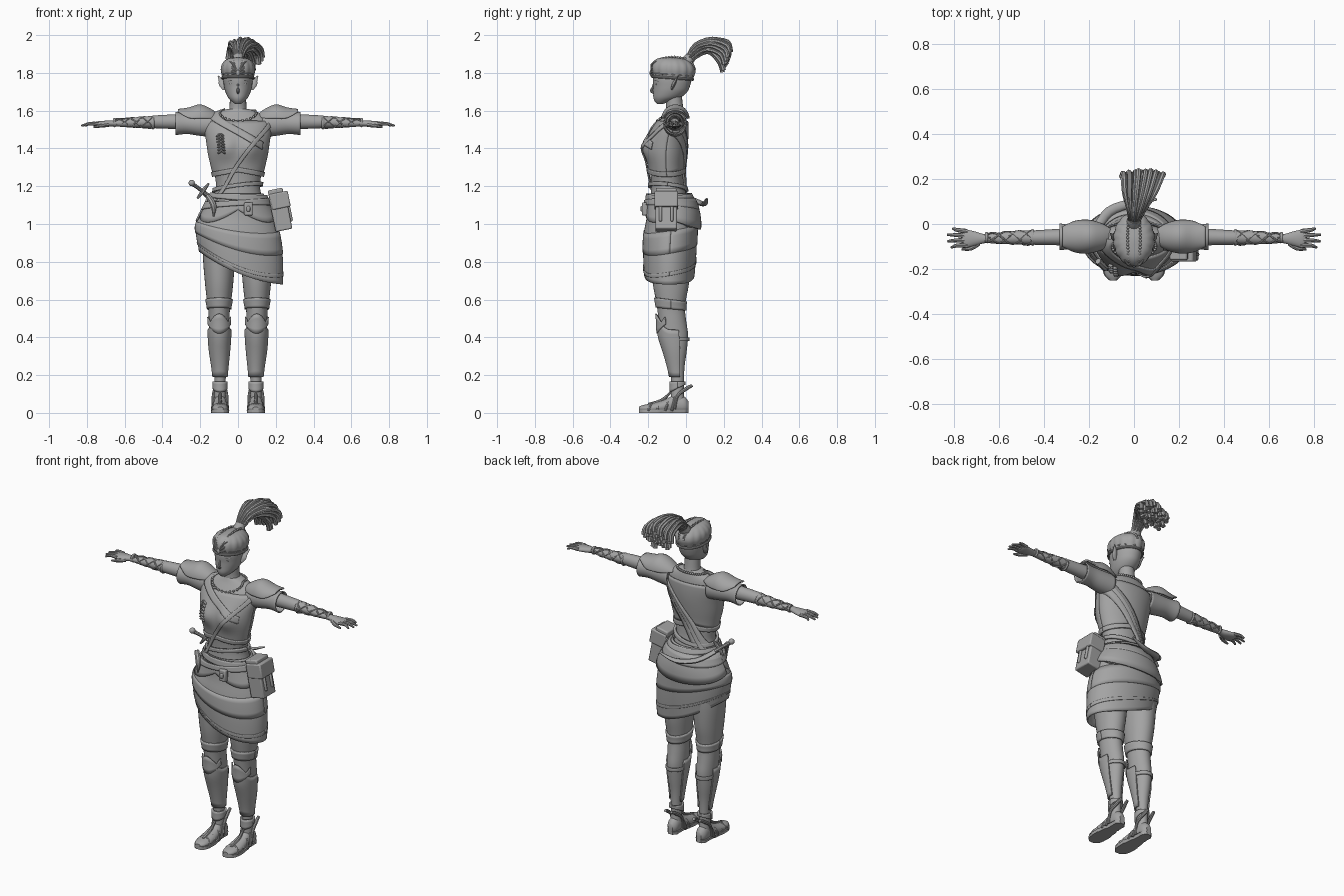
import bpy, bmesh, math, random
from math import sin, cos, pi, radians, exp
from mathutils import Vector, Matrix, Euler

random.seed(4)
if "Cube" in bpy.data.objects:
    bpy.data.objects.remove(bpy.data.objects["Cube"])

GREY = bpy.data.materials.new("plain_grey")
GREY.use_nodes = True
GREY.diffuse_color = (0.37, 0.37, 0.37, 1)
GREY.node_tree.nodes["Principled BSDF"].inputs["Base Color"].default_value = (0.37, 0.37, 0.37, 1)


# ---- helpers ----
def finish(name, bm, mirror=False, solid=0, bevel=0):
    bmesh.ops.recalc_face_normals(bm, faces=bm.faces)
    for f in bm.faces:
        f.smooth = True
    for e in bm.edges:
        e.smooth = not (len(e.link_faces) == 2 and e.calc_face_angle(0) > 0.75)
    me = bpy.data.meshes.new(name)
    bm.to_mesh(me)
    bm.free()
    me.materials.append(GREY)
    ob = bpy.data.objects.new(name, me)
    bpy.context.collection.objects.link(ob)
    if solid:
        m = ob.modifiers.new("thickness", "SOLIDIFY")
        m.thickness, m.offset = solid, 0
    if bevel:
        m = ob.modifiers.new("soft_edges", "BEVEL")
        m.width, m.segments = bevel, 2
    if mirror:
        ob.modifiers.new("other_side", "MIRROR")


def spline(rows, k=4):
    out, n = [], len(rows)
    for i in range(n - 1):
        p = [rows[max(i - 1, 0)], rows[i], rows[i + 1], rows[min(i + 2, n - 1)]]
        for t in (j / k for j in range(k)):
            out.append(tuple(.5 * (2*b + (c-a)*t + (2*a-5*b+4*c-d)*t*t + (3*b-a-3*c+d)*t**3)
                             for a, b, c, d in zip(*p)))
    return out + [tuple(rows[-1])]


def skin(bm, grid, closed=True, cap=True):
    vs = [[bm.verts.new(p) for p in row] for row in grid]
    n = len(vs[0])
    for r, s in zip(vs, vs[1:]):
        for i in range(n if closed else n - 1):
            j = (i + 1) % n
            bm.faces.new((r[i], r[j], s[j], s[i]))
    if cap and closed:
        bm.faces.new(vs[0])
        bm.faces.new(vs[-1])


def loft(bm, rows, axis="z", arc=None, n=32, warp=None, cap=True):
    """Ellipse sections (position, centre, centre, radius, radius) along an axis."""
    a0, a1 = arc or (0, 360)
    angles = [radians(a0 + (a1 - a0) * i / (n - 1 if arc else n)) for i in range(n)]
    grid = []
    for t, u, v, ru, rv in spline(rows):
        ring = []
        for a in angles:
            p, q = u + ru * cos(a), v + rv * sin(a)
            c = Vector({"x": (t, p, q), "y": (p, t, q), "z": (p, q, t)}[axis])
            ring.append(warp(c) if warp else c)
        grid.append(ring)
    skin(bm, grid, not arc, cap)


def surf(rows, a, z, off=0, warp=None):
    """Point on an upright lofted form at angle a (degrees) and height z."""
    fine = spline(rows)
    z = min(max(z, fine[0][0]), fine[-1][0])
    for r, s in zip(fine, fine[1:]):
        if z <= s[0]:
            break
    f = (z - r[0]) / (s[0] - r[0])
    _, u, v, ru, rv = [x + (y - x) * f for x, y in zip(r, s)]
    p = Vector((u + (ru + off) * cos(radians(a)), v + (rv + off) * sin(radians(a)), z))
    return warp(p) if warp else p


def band(bm, rows, lo, hi, off, arc=(0, 360), n=64, m=4, warp=None):
    grid = []
    for i in range(n + 1):
        a = arc[0] + (arc[1] - arc[0]) * i / n
        l, h = lo(radians(a)), hi(radians(a))
        grid.append([surf(rows, a, l + (h - l) * j / m, off, warp) for j in range(m + 1)])
    skin(bm, grid, False)


def sweep(bm, pts, n=8, k=4, flat=1):
    """Round tube through points (x, y, z, radius)."""
    path = spline(pts, k)
    c = [Vector(p[:3]) for p in path]
    side, grid = None, []
    for i, p in enumerate(path):
        t = (c[min(i + 1, len(c) - 1)] - c[max(i - 1, 0)]).normalized()
        side = (side or (Vector((1, 0, 0)) if abs(t.x) < .8 else Vector((0, 1, 0))))
        side = (side - t * side.dot(t)).normalized()
        up = t.cross(side)
        grid.append([c[i] + p[3] * (side * cos(2*pi*j/n) + up * flat * sin(2*pi*j/n)) for j in range(n)])
    skin(bm, grid)


def ball(bm, loc, size, rot=(0, 0, 0), seg=14):
    m = Matrix.LocRotScale(Vector(loc), Euler(rot), Vector(size))
    bmesh.ops.create_uvsphere(bm, u_segments=seg, v_segments=seg // 2 + 1, radius=1, matrix=m)


def box(bm, loc, size, rot=(0, 0, 0)):
    bmesh.ops.create_cube(bm, size=1, matrix=Matrix.LocRotScale(Vector(loc), Euler(rot), Vector(size)))


def part(name, fn, *args, mirror=False, solid=0, **kw):
    bm = bmesh.new()
    fn(bm, *args, **kw)
    finish(name, bm, mirror, solid)


# ---- torso, neck and clothing on the chest ----
def bust(p):
    if p.y < -.1:
        p.y -= .028 * exp(-((abs(p.x) - .068) / .05) ** 2 - ((p.z - 1.405) / .055) ** 2)
    return p

TORSO = [(1.08, 0, -.085, .148, .11), (1.18, 0, -.095, .118, .09), (1.24, 0, -.1, .12, .086),
         (1.3, 0, -.105, .134, .088), (1.37, 0, -.105, .15, .098), (1.44, 0, -.098, .16, .1),
         (1.5, 0, -.085, .168, .09), (1.55, 0, -.07, .16, .072), (1.585, 0, -.062, .12, .056),
         (1.61, 0, -.06, .055, .045)]
part("torso", loft, TORSO, n=48, warp=bust)
part("neck", sweep, [(0, -.06, 1.56, .06), (0, -.06, 1.61, .046), (0, -.065, 1.68, .043)], n=20)
part("vest", band, TORSO, lambda a: 1.29 - .025 * abs(cos(a)) + .01 * sin(a), lambda a: 1.545, .006, warp=bust, m=14, solid=.006)
part("vest_hem", band, TORSO, lambda a: 1.275 - .025 * abs(cos(a)), lambda a: 1.3 - .025 * abs(cos(a)), .011, solid=.01)
part("chest_strap", band, TORSO, lambda a: 1.30 + .225 * cos(a), lambda a: 1.335 + .225 * cos(a), .014, warp=bust, solid=.008)
part("back_sash", band, TORSO, lambda a: 1.25 + .22 * cos(a), lambda a: 1.37 + .2 * cos(a), .012, arc=(10, 175), solid=.008)
part("crossed_strap", band, TORSO, lambda a: 1.47 - .1 * cos(a), lambda a: 1.51 - .1 * cos(a), .013, arc=(-175, -40), warp=bust, solid=.007)
part("waist_rope", band, TORSO, lambda a: 1.185 + .02 * cos(a + .6), lambda a: 1.205 + .02 * cos(a + .6), .01, solid=.014)

bm = bmesh.new()
for i in range(44):                                   # beads round the neck
    a = 360 * i / 44
    front = max(0, -sin(radians(a)))
    ball(bm, surf(TORSO, a, 1.6 - .055 * front ** 3, .007), (.007,) * 3, seg=8)
finish("necklace", bm)

bm = bmesh.new()
for i in range(7):                                    # braided chest ornament
    for s in (-1, 1):
        ball(bm, surf(TORSO, -122 + 4 * s, 1.47 - .015 * i, .013, bust), (.014, .008, .006), (0, .6 * s, 0), 8)
finish("chest_braid", bm)

# ---- arms, hands and armour ----
bm = bmesh.new()
loft(bm, [(.13, -.06, 1.54, .05, .05), (.25, -.06, 1.545, .045, .044), (.33, -.058, 1.542, .037, .039),
          (.42, -.06, 1.541, .033, .035), (.47, -.06, 1.54, .031, .031), (.53, -.06, 1.538, .03, .028),
          (.6, -.063, 1.535, .025, .022), (.66, -.065, 1.533, .02, .016), (.7, -.065, 1.53, .03, .017),
          (.745, -.065, 1.528, .04, .015), (.765, -.063, 1.527, .034, .009)], "x", n=24)
for i, tip in enumerate((.805, .83, .828, .812)):      # fingers, then thumb
    y = -.033 - .021 * i
    sweep(bm, [(.74, y, 1.53, .011), (.785, y * 1.1 + .01, 1.531, .009), (tip, y * 1.35 + .025, 1.52, .005)])
sweep(bm, [(.69, -.085, 1.525, .012), (.725, -.108, 1.52, .01), (.765, -.113, 1.512, .005)])
finish("arms", bm, True)

bm = bmesh.new()
for turn in (-1, 1):                                  # twining forearm guards
    for ph in (0, 2, 4):
        sweep(bm, [(.45 + .2 * t, -.061 + (.033 - .012 * t) * cos(turn * 7 * t + ph),
                    1.538 + (.032 - .014 * t) * sin(turn * 7 * t + ph), .0045) for t in [i / 14 for i in range(15)]], 6, 2)
for x, r in ((.45, .033), (.655, .021)):
    loft(bm, [(x - .007, -.06, 1.537, r, r), (x, -.06, 1.537, r + .004, r + .004), (x + .007, -.06, 1.537, r, r)], "x")
finish("forearm_guards", bm, True)

part("sleeves", loft, [(.13, -.06, 1.525, .058, .062), (.2, -.06, 1.528, .054, .058), (.27, -.058, 1.532, .05, .052),
     (.33, -.057, 1.532, .056, .058)], "x", mirror=True, solid=.007, cap=False)
part("shoulder_plates", loft, [(.105, -.055, 1.565, .03, .012), (.145, -.056, 1.555, .055, .05), (.2, -.056, 1.552, .07, .076),
     (.26, -.056, 1.556, .066, .056), (.318, -.056, 1.592, .04, .012)], "x", arc=(5, 175), mirror=True, solid=.01)

# ---- head ----
bm = bmesh.new()
loft(bm, [(1.636, 0, -.138, .016, .016), (1.65, 0, -.122, .034, .044), (1.67, 0, -.1, .053, .073),
          (1.7, 0, -.083, .067, .09), (1.73, 0, -.076, .074, .097), (1.77, 0, -.073, .078, .103),
          (1.82, 0, -.072, .073, .098)])
sweep(bm, [(0, -.168, 1.75, .005), (0, -.177, 1.72, .006), (0, -.183, 1.705, .008), (0, -.168, 1.693, .006)])
ball(bm, (0, -.165, 1.673), (.017, .008, .004))
ball(bm, (0, -.162, 1.665), (.014, .008, .0045))
for s in (-1, 1):
    ball(bm, (.032 * s, -.157, 1.74), (.013, .006, .007))
    sweep(bm, [(.014 * s, -.169, 1.755, .003), (.035 * s, -.161, 1.76, .004), (.055 * s, -.143, 1.755, .002)])
    sweep(bm, [(.07 * s, -.075, 1.715, .012), (.083 * s, -.065, 1.74, .018), (.09 * s, -.055, 1.76, .013),
               (.106 * s, -.04, 1.785, .002)], flat=.5)
finish("head", bm)

# ---- ribbed cap and its trim ----
def ribs(p):
    a = math.atan2(p.y + .07, p.x)
    f = 1 + .04 * abs(sin(7 * a)) * min(1, (1.9 - p.z) / .06)
    return Vector((p.x * f, (p.y + .07) * f - .07, p.z - .06 * (p.y + .07)))

part("cap", loft, [(1.77, 0, -.072, .078, .103), (1.79, 0, -.07, .084, .109), (1.82, 0, -.068, .089, .115),
     (1.85, 0, -.068, .081, .105), (1.874, 0, -.068, .055, .075), (1.883, 0, -.068, .008, .01)], n=84, warp=ribs)
bm = bmesh.new()
for z, r in ((1.773, .007), (1.79, .005)):
    sweep(bm, [(.083 * cos(a), -.072 + .108 * sin(a), z - .008 * sin(a), r) for a in [i * pi / 8 for i in range(17)]])
finish("cap_bands", bm)
bm = bmesh.new()
for i in range(22):                                   # beaded crest over the cap
    a = pi * (.06 + .88 * i / 21)
    for s in (-1, 1):
        ball(bm, (s * (.012 + .016 * sin(a)), -.068 - .116 * cos(a), 1.785 + .1 * sin(a) ** .6), (.0065,) * 3, seg=8)
ball(bm, (0, -.183, 1.8), (.012, .01, .018))
for s in (-1, 1):
    for i in range(3):
        sweep(bm, [(0, -.183, 1.795, .005), (s * .025, -.181, 1.805 + .02 * i, .006), (s * .042, -.158, 1.81 + .025 * i, .003)])
finish("cap_beads", bm)

# ---- plume ----
bm = bmesh.new()
sweep(bm, [(0, -.005, 1.84, .036), (0, .01, 1.865, .032), (.002, .025, 1.885, .028)], n=16)
for i in range(46):
    r, a = math.sqrt((i + .5) / 46), i * 2.4
    u, v = r * cos(a), r * sin(a)
    d = random.uniform(-.016, .016)
    sweep(bm, [(.02 * u, .005, 1.865 + .02 * v, .006), (.01 + .04 * u, .065 - .02 * v, 1.925 + .028 * v, .008),
               (.025 + .075 * u, .135 + .005 * v, 1.943 + .042 * v, .01),
               (.037 + .094 * u, .2 + .025 * v, 1.91 + .05 * v + d, .011),
               (.037 + .1 * u, .215 + .022 * v, 1.865 + .055 * v + d, .013)], 7, 3)
finish("plume", bm)

# ---- skirt, belt and pouch ----
def hem(p):
    p.z -= (.42 * p.x - .7 * p.x ** 2) * min(1, max(0, (1.06 - p.z) / .3))
    return p

SKIRT = [(.74, .015, -.088, .218, .13), (.85, .008, -.086, .226, .137), (.95, 0, -.082, .22, .137),
         (1.03, 0, -.075, .194, .13), (1.1, 0, -.08, .158, .12), (1.16, 0, -.09, .132, .103)]
part("skirt", loft, SKIRT, n=64, warp=hem, solid=.008, cap=False)
for i, (z, w) in enumerate(((.79, .008), (.93, .05))):
    part("skirt_fold_%d" % (i + 1), band, SKIRT, lambda a: z - w + .02 * sin(a), lambda a: z + w + .02 * sin(a),
         .004, warp=hem, solid=.007)
part("hip_flaps", band, SKIRT, lambda a: 1.055 - .06 * abs(sin(2 * a)) - .02 * sin(a), lambda a: 1.12, .012, n=96, solid=.008)
part("hip_drape", band, SKIRT, lambda a: 1.02 - .05 * sin(a), lambda a: 1.135, .02, arc=(0, 180), solid=.01)
part("belt", band, SKIRT, lambda a: 1.085 - .012 * sin(a) + .01 * cos(a), lambda a: 1.125 + .01 * cos(a), .018, solid=.014)
part("belt_wrap", band, SKIRT, lambda a: 1.125 - .015 * cos(a), lambda a: 1.16 - .01 * cos(a), .012, solid=.014)

bm = bmesh.new()
tilt = (0, -.2, 0)
box(bm, (.225, -.105, 1.06), (.09, .115, .19), tilt)
box(bm, (.222, -.105, 1.125), (.1, .125, .085), tilt)
box(bm, (.2, -.105, 1.165), (.08, .11, .04), tilt)
for y in (-.135, -.075):
    box(bm, (.262, y, 1.06), (.04, .016, .1), tilt)
box(bm, (.055, -.218, 1.08), (.045, .03, .07))
box(bm, (.055, -.234, 1.08), (.02, .014, .03))
finish("pouches", bm, bevel=.01)

# ---- curved dagger on the hip ----
bm = bmesh.new()
sweep(bm, [(.1, .11, 1.135, .006), (0, .095, 1.105, .018), (-.11, .055, 1.12, .022), (-.17, -.03, 1.155, .02)], n=10, flat=.6)
sweep(bm, [(-.165, -.03, 1.155, .012), (-.21, -.06, 1.19, .01), (-.245, -.085, 1.215, .012)])
sweep(bm, [(-.155, -.04, 1.215, .006), (-.185, -.05, 1.175, .011), (-.215, -.05, 1.135, .006)])
ball(bm, (-.245, -.085, 1.217), (.017,) * 3)
sweep(bm, [(-.16, -.165, 1.15, .014), (-.13, -.193, 1.1, .016), (-.13, -.198, 1.04, .004)])
finish("dagger", bm)

# ---- legs and leg armour ----
LEG = [(.04, .095, -.042, .032, .04), (.1, .095, -.045, .03, .034), (.18, .095, -.045, .03, .034),
       (.25, .096, -.05, .037, .043), (.33, .098, -.056, .047, .06), (.41, .098, -.065, .053, .076),
       (.48, .099, -.071, .055, .073), (.55, .1, -.079, .057, .073), (.6, .1, -.08, .065, .08),
       (.7, .1, -.08, .076, .098), (.85, .1, -.08, .086, .108), (1, .09, -.08, .085, .108)]
part("legs", loft, LEG, mirror=True)
part("breeches_cuffs", band, LEG, lambda a: .55 - .008 * sin(a), lambda a: .6 - .01 * sin(a), .003, mirror=True, solid=.01)
part("greaves", band, LEG, lambda a: .19, lambda a: .44 + .08 * max(0, -sin(a)) ** 3, .006, arc=(-200, 20), m=10, mirror=True, solid=.008)
part("greave_tops", band, LEG, lambda a: .42 + .06 * cos(a) ** 2, lambda a: .48 + .045 * abs(sin(2 * a + pi / 2)), .011,
     arc=(-155, -25), mirror=True, solid=.007)
part("calf_straps", band, LEG, lambda a: .38, lambda a: .4, .004, arc=(10, 170), mirror=True, solid=.007)
part("ankle_wraps", band, LEG, lambda a: .13 + .02 * sin(a), lambda a: .165, .005, mirror=True, solid=.01)

# ---- sandals ----
FOOT = [(-.25, .093, .022, .015, .01), (-.225, .094, .024, .036, .018), (-.17, .095, .026, .044, .027),
        (-.11, .095, .035, .04, .036), (-.06, .095, .045, .034, .05), (-.01, .095, .042, .032, .045),
        (.014, .095, .035, .016, .025)]
part("feet", loft, FOOT, "y", warp=lambda p: Vector((p.x, p.y, max(p.z, .014))), mirror=True)
part("soles", loft, FOOT, "y", warp=lambda p: Vector((.095 + (p.x - .095) * 1.1, p.y, .018 if p.z > .025 else 0)), mirror=True)
bm = bmesh.new()
for y, h in ((-.2, .036), (-.155, .044), (-.11, .06), (-.075, .082)):
    sweep(bm, [(.095 - .042 * cos(a), y + .02 * sin(a), .012 + h * sin(a), .007) for a in [i * pi / 6 for i in range(7)]])
sweep(bm, [(.095, -.2, .045, .008), (.095, -.13, .066, .009), (.095, -.08, .11, .006)])
for s in (-1, 1):
    sweep(bm, [(.095 + .036 * s, -.06, .02, .007), (.095 + .036 * s, -.045, .09, .008), (.095 + .025 * s, .005, .13, .01),
               (.095 + .02 * s, .033, .145, .008)])
finish("sandal_straps", bm, True)
